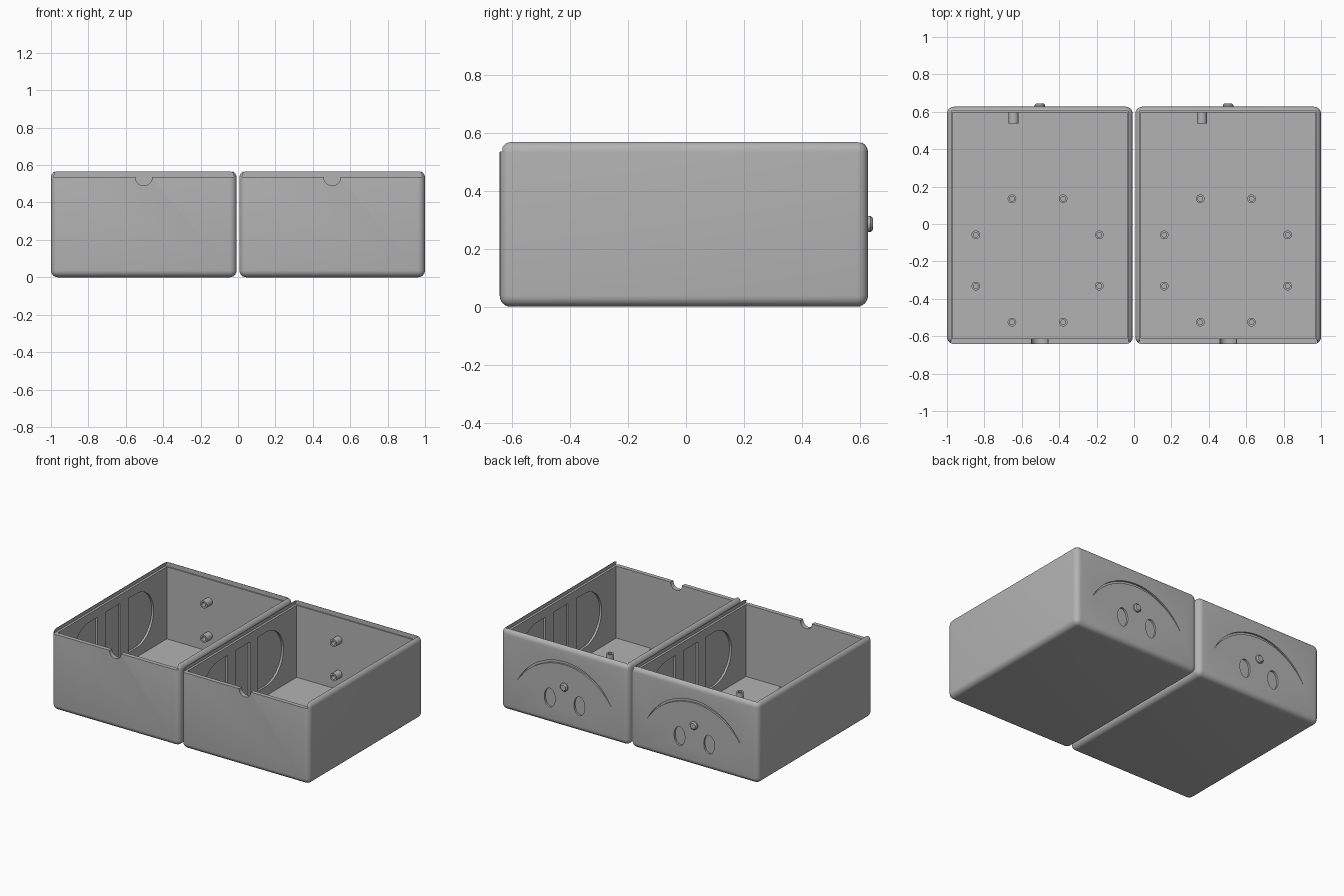
import bpy, bmesh, math
from mathutils import Matrix, Vector

cube = bpy.data.objects.get("Cube")
if cube:
    bpy.data.objects.remove(cube, do_unlink=True)

grey = bpy.data.materials.new("plain_grey")
grey.use_nodes = True
COLOUR = (0.45, 0.45, 0.45, 1)
grey.diffuse_color = COLOUR
grey.node_tree.nodes["Principled BSDF"].inputs["Base Color"].default_value = COLOUR

HALF = 0.4965                 # half width of one box
FRONT, BACK, TOP = -0.642, 0.627, 0.57
WALL, LIP = 0.03, 0.535       # wall thickness and height of the lid groove


def add(name, bm):
    bmesh.ops.recalc_face_normals(bm, faces=bm.faces)
    mesh = bpy.data.meshes.new(name)
    bm.to_mesh(mesh)
    bm.free()
    mesh.materials.append(grey)
    obj = bpy.data.objects.new(name, mesh)
    bpy.context.collection.objects.link(obj)
    return obj


def block(name, low, high, bevel=0):
    low, high = Vector(low), Vector(high)
    bm = bmesh.new()
    bmesh.ops.create_cube(bm, size=1)
    bmesh.ops.scale(bm, vec=high - low, verts=bm.verts)
    bmesh.ops.translate(bm, vec=(low + high) / 2, verts=bm.verts)
    if bevel:
        bmesh.ops.bevel(bm, geom=bm.edges[:], offset=bevel, segments=6,
                        profile=0.5, affect='EDGES')
    return add(name, bm)


def prism(name, points, axis, start, end):
    """Outline in (x or y, z), extruded along axis from start to end."""
    bm = bmesh.new()
    place = (lambda u, v, d: (d, u, v)) if axis == 'X' else (lambda u, v, d: (u, d, v))
    face = bm.faces.new([bm.verts.new(place(u, v, start)) for u, v in points])
    new = bmesh.ops.extrude_face_region(bm, geom=[face])["geom"]
    bmesh.ops.translate(bm, vec=place(0, 0, end - start),
                        verts=[g for g in new if isinstance(g, bmesh.types.BMVert)])
    return add(name, bm)


def lathe(name, profile, matrix):
    bm = bmesh.new()
    verts = [bm.verts.new((r, 0, z)) for r, z in profile]
    edges = [bm.edges.new(pair) for pair in zip(verts, verts[1:])]
    bmesh.ops.spin(bm, geom=verts + edges, axis=(0, 0, 1), cent=(0, 0, 0),
                   angle=math.tau, steps=24)
    bmesh.ops.remove_doubles(bm, verts=bm.verts, dist=1e-5)
    bm.transform(matrix)
    return add(name, bm)


def arc(cu, cv, ru, rv, a, b, steps=24):
    angles = [math.radians(a + (b - a) * i / steps) for i in range(steps + 1)]
    return [(cu + ru * math.cos(t), cv + rv * math.sin(t)) for t in angles]


def cut(obj, cutter):
    mod = obj.modifiers.new("cut", 'BOOLEAN')
    mod.operation, mod.solver, mod.object = 'DIFFERENCE', 'EXACT', cutter
    bpy.context.view_layer.objects.active = obj
    bpy.ops.object.modifier_apply(modifier=mod.name)
    bpy.data.objects.remove(cutter, do_unlink=True)


# Rounded shell, hollowed out
shell = block("box_shell", (-HALF, FRONT, 0), (HALF, BACK, TOP), 0.038)
inner = HALF - WALL
cut(shell, block("cavity", (-inner, FRONT + WALL, WALL), (inner, BACK - WALL, 1)))

# Dovetail channel for a sliding lid, open at the front
wide, narrow = HALF - 0.014, HALF - 0.027
cut(shell, prism("lid_channel", [(-wide, LIP), (wide, LIP), (narrow, TOP + 0.005),
                                 (-narrow, TOP + 0.005)], 'Y', FRONT - 0.1, BACK - 0.022))

# Finger notch in the front wall
cut(shell, prism("finger_notch", arc(0, LIP, 0.045, 0.045, 0, 360, 32)[:-1],
                 'Y', FRONT - 0.1, FRONT + 0.1))

# Recessed panels inside both side walls: rounded ends and a middle slot
mid, tall = 0.285, 0.19
for side in (-1, 1):
    depth = (side * (inner - 0.05), side * (inner + 0.015))
    for end in (-1, 1):
        outline = [(end * 0.17, mid - tall)]
        outline += [(end * u, v) for u, v in arc(0.26, mid, tall, tall, -90, 90)]
        outline += [(end * 0.17, mid + tall)]
        cut(shell, prism("end_recess", outline, 'X', *depth))
    cut(shell, prism("slot_recess", [(-0.08, mid - tall), (0.08, mid - tall),
                                     (0.08, mid + tall), (-0.08, mid + tall)], 'X', *depth))

# Face on the back: two oval eyes and a curved crescent groove
for side in (-1, 1):
    cut(shell, prism("eye_recess", arc(side * 0.115, 0.18, 0.042, 0.066, 0, 360, 32)[:-1],
                     'Y', BACK - 0.014, BACK + 0.1))
half_arc, base, rise = 0.365, 0.235, 0.225
crescent = []
for height, flip in ((rise, 1), (rise - 0.02, -1)):
    radius = (half_arc ** 2 + height ** 2) / (2 * height)
    spread = math.degrees(math.asin(half_arc / radius))
    crescent += arc(0, base + height - radius, radius, radius,
                    90 - flip * spread, 90 + flip * spread, 32)[:-1]
cut(shell, prism("brow_groove", crescent, 'Y', BACK - 0.012, BACK + 0.1))
parts = [shell]

# Round nose
parts.append(lathe("nose", [(0, 0.017), (0.02, 0.017), (0.028, 0.009), (0.028, -0.005), (0, -0.005)],
                   Matrix.Translation((0, BACK, 0.285)) @ Matrix.Rotation(-math.pi / 2, 4, 'X')))


def boss(name, radius, height, matrix):
    hole = radius * 0.55
    parts.append(lathe(name, [(0, height * 0.4), (hole, height * 0.4), (hole, height),
                              (radius, height), (radius, -0.005), (0, -0.005)], matrix))


# Eight screw bosses on the floor
for a, b in ((0.137, 0.33), (0.33, 0.137)):
    for sx in (-1, 1):
        for sy in (-1, 1):
            boss("floor_boss", 0.023, 0.04,
                 Matrix.Translation((sx * a - 0.012, sy * b - 0.195, WALL)))

# Two screw bosses inside the back wall
for z in (0.14, 0.38):
    boss("wall_boss", 0.027, 0.06,
         Matrix.Translation((-0.14, BACK - WALL, z)) @ Matrix.Rotation(math.pi / 2, 4, 'X'))

# Smooth the rounded edges, then place a pair of boxes side by side
bpy.ops.object.select_all(action='DESELECT')
for part in parts:
    part.select_set(True)
bpy.context.view_layer.objects.active = shell
bpy.ops.object.shade_smooth_by_angle(angle=math.radians(30))
for part in parts:
    twin = part.copy()
    bpy.context.collection.objects.link(twin)
    part.location.x = -1 + HALF
    twin.location.x = 1 - HALF
    part.name, twin.name = "right_" + part.name, "left_" + part.name
